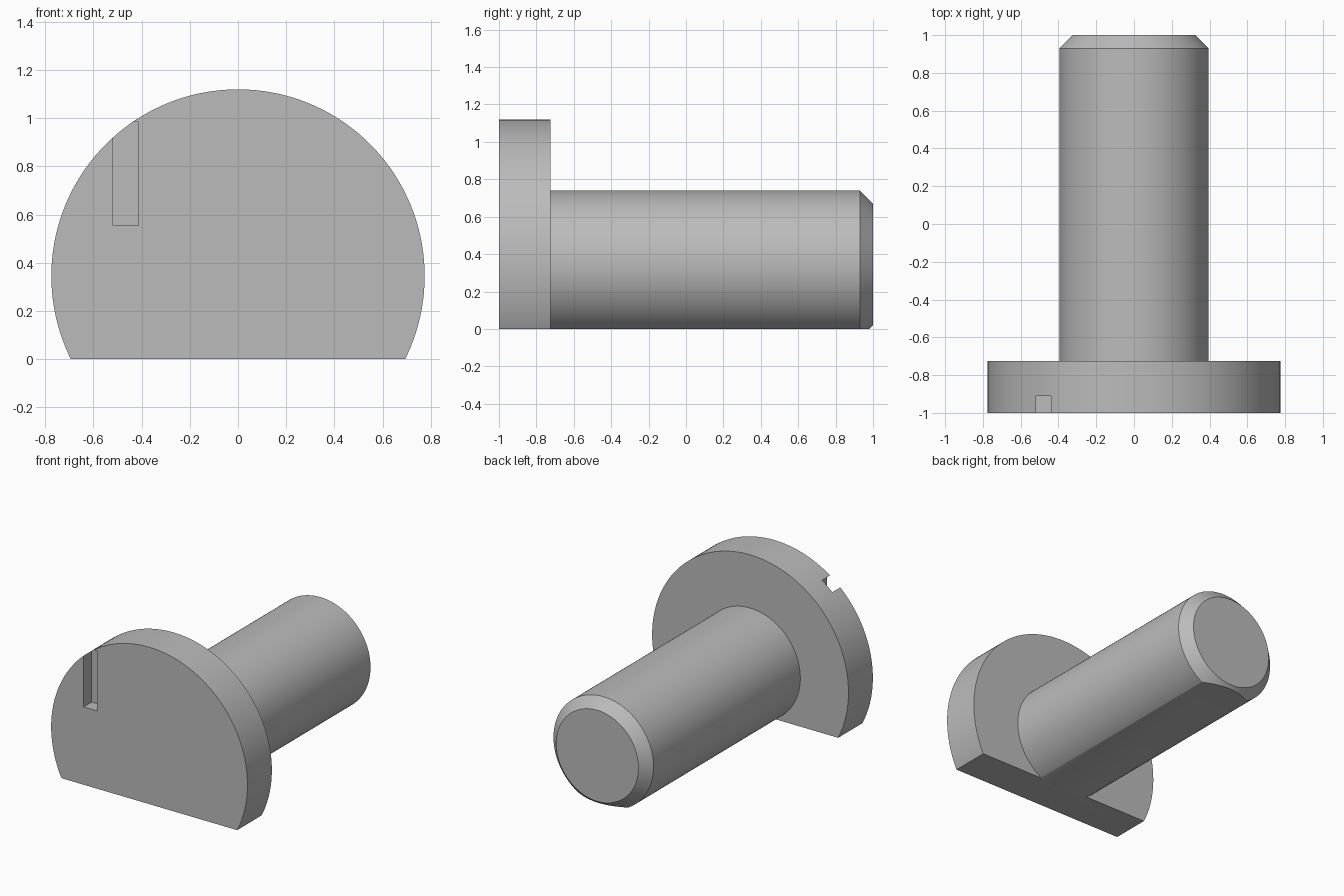
import bpy, bmesh, math
from mathutils import Vector

cube = bpy.data.objects.get("Cube")
if cube:
    bpy.data.objects.remove(cube, do_unlink=True)

AXIS_Z = 0.345
HEAD_R, SHAFT_R, TIP_R = 0.775, 0.395, 0.325
FRONT, SHOULDER, CHAMFER, BACK = -1.0, -0.725, 0.93, 1.0
SEGMENTS = 144

# Plain grey metal
steel = bpy.data.materials.new("grey_steel")
steel.use_nodes = True
grey = (0.5, 0.5, 0.5, 1.0)
steel.diffuse_color = grey
steel.node_tree.nodes["Principled BSDF"].inputs["Base Color"].default_value = grey


def add_object(name, bm):
    bmesh.ops.recalc_face_normals(bm, faces=bm.faces)
    mesh = bpy.data.meshes.new(name)
    bm.to_mesh(mesh)
    bm.free()
    mesh.materials.append(steel)
    obj = bpy.data.objects.new(name, mesh)
    bpy.context.collection.objects.link(obj)
    return obj


# Headed pin: lathe the stepped, chamfered profile around the y axis
profile = [(0, FRONT), (HEAD_R, FRONT), (HEAD_R, SHOULDER), (SHAFT_R, SHOULDER),
           (SHAFT_R, CHAMFER), (TIP_R, BACK), (0, BACK)]
bm = bmesh.new()
points = [bm.verts.new((r, y, AXIS_Z)) for r, y in profile]
edges = [bm.edges.new(pair) for pair in zip(points, points[1:])]
bmesh.ops.spin(bm, geom=points + edges, cent=(0, 0, AXIS_Z), axis=(0, 1, 0),
               angle=math.tau, steps=SEGMENTS, use_duplicate=False)
bmesh.ops.remove_doubles(bm, verts=bm.verts, dist=1e-4)
# Merge the end fans into single flat caps
for y in (FRONT, BACK):
    cap = [f for f in bm.faces if all(abs(v.co.y - y) < 1e-4 for v in f.verts)]
    bmesh.ops.dissolve_faces(bm, faces=cap, use_verts=True)

# Flat underside running along head and shaft
cut = bmesh.ops.bisect_plane(bm, geom=bm.verts[:] + bm.edges[:] + bm.faces[:],
                             plane_co=(0, 0, 0), plane_no=(0, 0, 1),
                             clear_inner=True)
rim = [e for e in cut["geom_cut"] if isinstance(e, bmesh.types.BMEdge)]
bmesh.ops.contextual_create(bm, geom=rim)
pin = add_object("headed_pin", bm)

# Slot in the front of the head, open at the rim
low, high = Vector((-0.518, -1.1, 0.555)), Vector((-0.413, -0.91, 0.985))
bm = bmesh.new()
bmesh.ops.create_cube(bm, size=1)
for v in bm.verts:
    v.co = (low + high) / 2 + v.co * (high - low)
cutter = add_object("slot_cutter", bm)
cutter.hide_render = True
cutter.hide_viewport = True
slot = pin.modifiers.new("slot", 'BOOLEAN')
slot.operation = 'DIFFERENCE'
slot.solver = 'EXACT'
slot.object = cutter

# Apply the slot, then shade the round walls smooth
bpy.context.view_layer.objects.active = pin
pin.select_set(True)
bpy.ops.object.modifier_apply(modifier=slot.name)
bpy.data.objects.remove(cutter, do_unlink=True)
bpy.ops.object.shade_smooth_by_angle(angle=math.radians(30))
